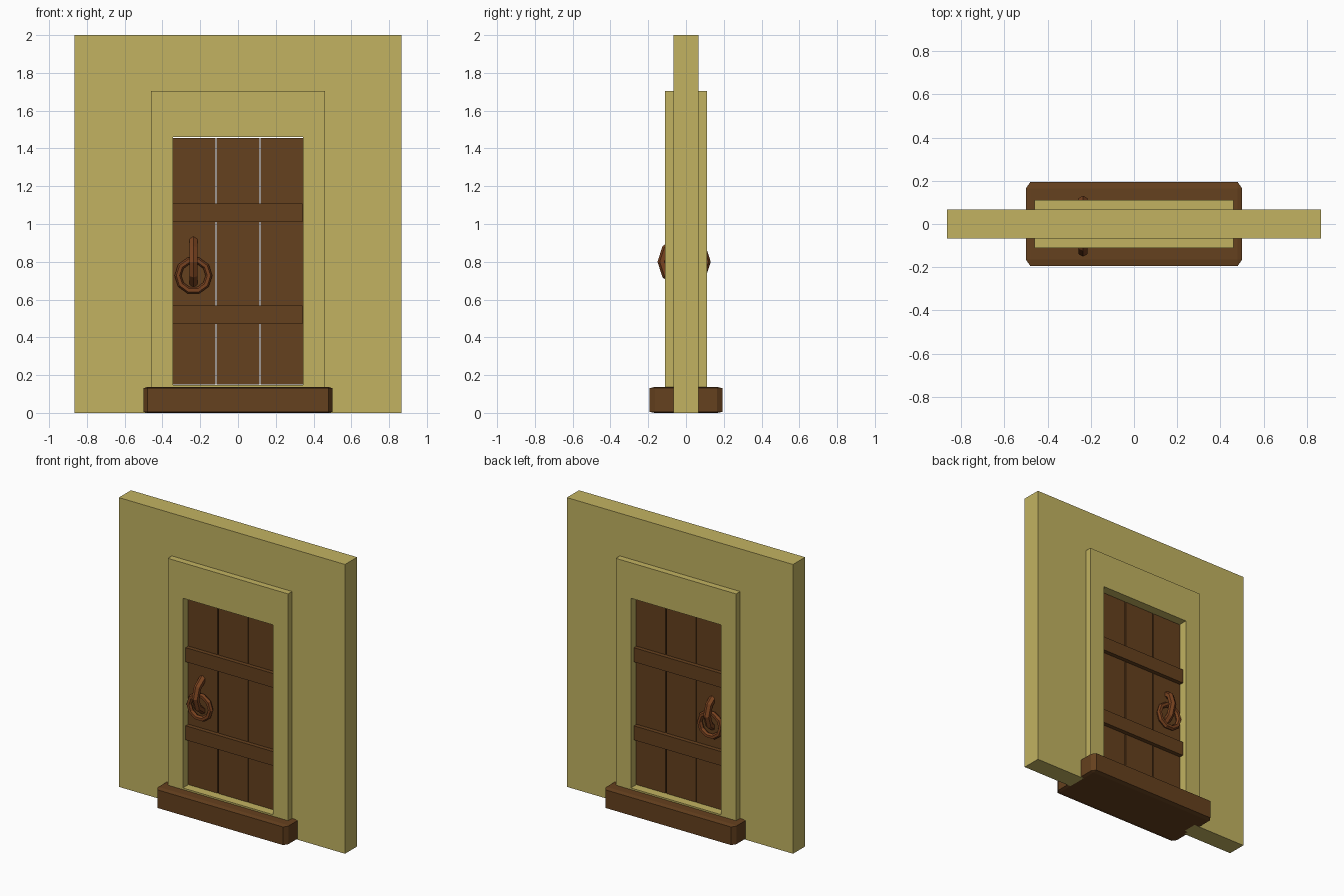
import bpy, bmesh
from math import pi
from mathutils import Vector

if "Cube" in bpy.data.objects:
    bpy.data.objects.remove(bpy.data.objects["Cube"])


def material(name, rgb):
    m = bpy.data.materials.new(name)
    m.diffuse_color = (*rgb, 1)
    m.use_nodes = True
    m.node_tree.nodes["Principled BSDF"].inputs["Base Color"].default_value = m.diffuse_color
    return m


PLASTER = material("plaster", (0.54, 0.45, 0.12))
WOOD = material("dark_wood", (0.13, 0.052, 0.013))
METAL = material("rusty_metal", (0.19, 0.055, 0.014))


def finish(name, bm, mat):
    bmesh.ops.recalc_face_normals(bm, faces=bm.faces)
    mesh = bpy.data.meshes.new(name)
    bm.to_mesh(mesh)
    bm.free()
    mesh.materials.append(mat)
    ob = bpy.data.objects.new(name, mesh)
    bpy.context.collection.objects.link(ob)
    return ob


def box(name, x0, x1, y0, y1, z0, z1, mat):
    bm = bmesh.new()
    bmesh.ops.create_cube(bm, size=1)
    for v in bm.verts:
        v.co = Vector(((x0 + x1) / 2 + v.co.x * (x1 - x0),
                       (y0 + y1) / 2 + v.co.y * (y1 - y0),
                       (z0 + z1) / 2 + v.co.z * (z1 - z0)))
    return finish(name, bm, mat)


def torus(name, loc, rot, major, minor, mat):
    bpy.ops.mesh.primitive_torus_add(location=loc, rotation=rot, major_radius=major,
                                     minor_radius=minor, major_segments=10, minor_segments=6)
    ob = bpy.context.object
    ob.name = name
    ob.data.materials.append(mat)
    return ob


# Wall: an upside-down U profile extruded through its thickness
bm = bmesh.new()
profile = [(-.865, 0), (-.865, 2), (.865, 2), (.865, 0),
           (.455, 0), (.455, 1.695), (-.455, 1.695), (-.455, 0)]
face = bm.faces.new([bm.verts.new((x, -.066, z)) for x, z in profile])
ext = bmesh.ops.extrude_face_region(bm, geom=[face])
bmesh.ops.translate(bm, vec=(0, .132, 0),
                    verts=[g for g in ext["geom"] if isinstance(g, bmesh.types.BMVert)])
finish("wall", bm, PLASTER)

# Door frame: closed rectangular ring standing proud of both wall faces
bm = bmesh.new()


def rect(w, z0, z1, y):
    return [bm.verts.new(p) for p in ((-w, y, z0), (w, y, z0), (w, y, z1), (-w, y, z1))]


rings = [rect(.46, .10, 1.705, -.11), rect(.345, .148, 1.46, -.11),
         rect(.345, .148, 1.46, .11), rect(.46, .10, 1.705, .11)]
for k in range(4):
    a, b = rings[k], rings[(k + 1) % 4]
    for i in range(4):
        j = (i + 1) % 4
        bm.faces.new((a[i], a[j], b[j], b[i]))
finish("door_frame", bm, PLASTER)

# Doorstep: chamfered block
bm = bmesh.new()
for sx in (-1, 1):
    for sy in (-1, 1):
        for x, y, lo, hi in ((.48, .165, 0, .137), (.50, .165, .006, .131), (.48, .194, .006, .131)):
            for z in (lo, hi):
                bm.verts.new((sx * x, sy * y, z))
bmesh.ops.convex_hull(bm, input=bm.verts)
finish("doorstep", bm, WOOD)

# Three door planks with see-through gaps
for i in range(3):
    x = (i - 1) * .2315
    box(f"door_plank_{i + 1}", x - .1125, x + .1125, -.053, .053, .15, 1.455, WOOD)

# Cross battens, showing on both sides
for name, z in (("lower_batten", .47), ("upper_batten", 1.01)):
    box(name, -.343, .341, -.082, .082, z, z + .098, WOOD)

# Handle loop through the door, with a pull ring on each side
torus("handle_loop", (-.236, -.01, .80), (pi / 2, 0, pi / 2), .117, .024, METAL)
for name, y in (("front_pull_ring", -.08), ("back_pull_ring", .07)):
    torus(name, (-.236, y, .727), (pi / 2, 0, 0), .082, .018, METAL)
